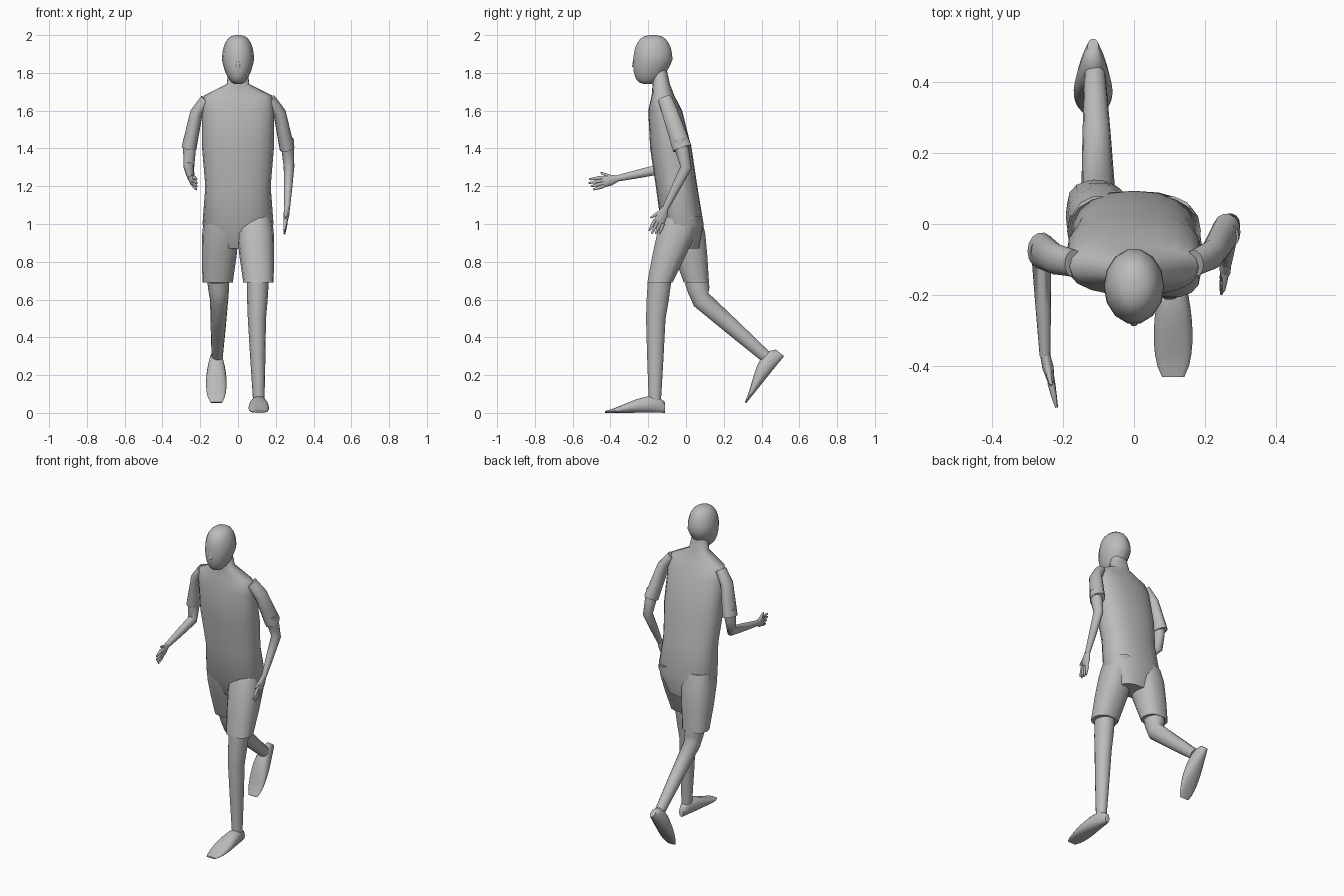
import bpy, bmesh, math
from mathutils import Vector

cube = bpy.data.objects.get("Cube")
if cube:
    bpy.data.objects.remove(cube, do_unlink=True)

grey = bpy.data.materials.new("plain grey")
grey.use_nodes = True
colour = (0.5, 0.5, 0.5, 1)
grey.diffuse_color = colour
for node in grey.node_tree.nodes:
    if node.type == "BSDF_PRINCIPLED":
        node.inputs["Base Color"].default_value = colour

UP = Vector((0, 0, 1))
SIDEWAYS = Vector((1, 0, 0))


def loft(name, stations, axis=None, power=1, sides=14):
    """Skin rounded rings given as (centre, half width, half depth)."""
    bm = bmesh.new()
    centres = [station[0] for station in stations]
    rings = []
    for i, (centre, width, depth) in enumerate(stations):
        following = centres[min(i + 1, len(centres) - 1)]
        preceding = centres[max(i - 1, 0)]
        tangent = (axis or following - preceding).normalized()
        across = (SIDEWAYS - tangent * tangent.x).normalized()
        outward = tangent.cross(across)
        ring = []
        for k in range(sides):
            angle = math.tau * k / sides
            c, s = math.cos(angle), math.sin(angle)
            c = math.copysign(abs(c) ** power, c)
            s = math.copysign(abs(s) ** power, s)
            ring.append(bm.verts.new(centre + across * c * width + outward * s * depth))
        rings.append(ring)
    for low, high in zip(rings, rings[1:]):
        for k in range(sides):
            n = (k + 1) % sides
            bm.faces.new((low[k], low[n], high[n], high[k]))
    bm.faces.new(rings[0])
    bm.faces.new(rings[-1])
    bmesh.ops.recalc_face_normals(bm, faces=bm.faces)
    mesh = bpy.data.meshes.new(name)
    bm.to_mesh(mesh)
    bm.free()
    mesh.materials.append(grey)
    mesh.shade_smooth()
    mesh.set_sharp_from_angle(angle=math.radians(60))
    body_part = bpy.data.objects.new(name, mesh)
    bpy.context.collection.objects.link(body_part)


def limb(name, start, joint, end, thick, thin, flatness=1.1):
    """Tapering tube with one bend and a fuller section on each side of it."""
    start, joint, end = Vector(start), Vector(joint), Vector(end)
    path = [start, start.lerp(joint, 0.5), joint, joint.lerp(end, 0.5), end]
    stations = []
    for i, point in enumerate(path):
        taper = (i / (len(path) - 1)) ** 1.5
        radius = thick + (thin - thick) * taper
        stations.append((point, radius, radius * flatness))
    loft(name, stations)


def hand(name, wrist, direction, thumb_side):
    """Flat palm, four tapering fingers and a thumb."""
    wrist = Vector(wrist)
    along = Vector(direction).normalized()
    spread = Vector(thumb_side).normalized()
    knuckles = wrist + along * 0.08
    loft(name + "_palm", [
        (wrist, 0.014, 0.018),
        (wrist.lerp(knuckles, 0.5), 0.016, 0.03),
        (knuckles, 0.01, 0.03),
    ], along)
    for finger in range(-2, 2):
        offset = spread * (finger + 0.5) * 0.015
        start = knuckles + offset
        end = start + offset * 0.3 + along * (0.075 - 0.008 * abs(finger))
        limb(f"{name}_finger_{finger + 3}", start, start.lerp(end, 0.5), end, 0.01, 0.004)
    start = wrist + along * 0.03 + spread * 0.015
    end = knuckles + spread * 0.05
    limb(name + "_thumb", start, start.lerp(end, 0.5), end, 0.01, 0.004)


def foot(name, heel, pitch):
    """Flat-soled bare foot, low and broad at the toes, tipped toe-down by pitch."""
    forward = Vector((0, -math.cos(pitch), -math.sin(pitch)))
    normal = SIDEWAYS.cross(-forward)
    stations = []
    steps = 10
    for k in range(steps + 1):
        t = k / steps
        rounding = math.sin(math.pi * (0.03 + 0.92 * t)) ** 0.4
        width = (0.04 + 0.025 * t) * rounding
        height = 0.06 * (1 - t) * rounding + 0.005
        centre = Vector(heel) + forward * t * 0.32 + normal * height
        stations.append((centre, width, height))
    loft(name, stations, forward, 0.85)


# Head: an egg that narrows and moves forward towards the chin
stations = []
steps = 12
for k in range(steps + 1):
    angle = math.pi * (0.03 + 0.94 * k / steps)
    height = math.cos(angle)
    jaw = min(height, 0)
    spread = math.sin(angle) ** 0.7
    centre = Vector((0, 0.03 * jaw - 0.175, 1.87 + 0.13 * height))
    stations.append((centre, 0.085 * spread * (1 + 0.25 * jaw), 0.106 * spread * (1 + 0.15 * jaw)))
loft("head", stations, UP)
limb("nose", (0, -0.265, 1.9), (0, -0.27, 1.87), (0, -0.272, 1.83), 0.006, 0.014)

# Shirt body, hips and neck lean forward along one straight line
stations = []
for height, width, depth in (
    (0.87, 0.11, 0.07),
    (1, 0.188, 0.113),
    (1.2, 0.173, 0.11),
    (1.4, 0.19, 0.11),
    (1.6, 0.19, 0.09),
    (1.68, 0.18, 0.06),
    (1.74, 0.06, 0.046),
    (1.82, 0.05, 0.04),
):
    stations.append((Vector((0, 0.13 - 0.15 * height, height)), width, depth))
loft("torso", stations, UP, 0.85, 20)

# Sleeves and shorts legs differ between the sides only in how far they swing
for label, side, cuff, hem in (("left", 1, -0.02, -0.138), ("right", -1, -0.075, 0.055)):
    limb(label + "_sleeve", (side * 0.17, -0.11, 1.66), (side * 0.22, cuff / 4 - 0.08, 1.59),
         (side * 0.26, cuff, 1.4), 0.03, 0.04, 1.3)
    waist = Vector((side * 0.087, -0.02, 1.04))
    bottom = Vector((side * 0.108, hem, 0.69))
    loft(label + "_shorts_leg", [
        (waist, 0.092, 0.1),
        (waist.lerp(bottom, 0.25), 0.097, 0.105),
        (waist.lerp(bottom, 0.6), 0.092, 0.09),
        (bottom, 0.08, 0.068),
    ], UP, 0.85)

# Left arm hangs down, right arm reaches forward
limb("left_arm", (0.26, -0.035, 1.45), (0.27, 0, 1.3), (0.26, -0.11, 1.08), 0.035, 0.015)
hand("left_hand", (0.26, -0.11, 1.085), (-0.1, -0.4, -0.9), (0, -0.9, 0.4))
limb("right_arm", (-0.255, -0.076, 1.45), (-0.26, -0.09, 1.3), (-0.25, -0.37, 1.24), 0.035, 0.015)
hand("right_hand", (-0.25, -0.365, 1.24), (0.2, -0.9, -0.2), (0, -0.2, 0.9))

# Left leg stands straight, right leg trails behind
limb("left_leg", (0.105, -0.14, 0.7), (0.1, -0.16, 0.5), (0.11, -0.165, 0.06), 0.058, 0.03)
foot("left_foot", (0.11, -0.11, 0), 0)
limb("right_leg", (-0.105, 0.055, 0.7), (-0.1, 0.08, 0.6), (-0.11, 0.42, 0.3), 0.058, 0.03)
foot("right_foot", (-0.115, 0.52, 0.3), math.radians(51))
